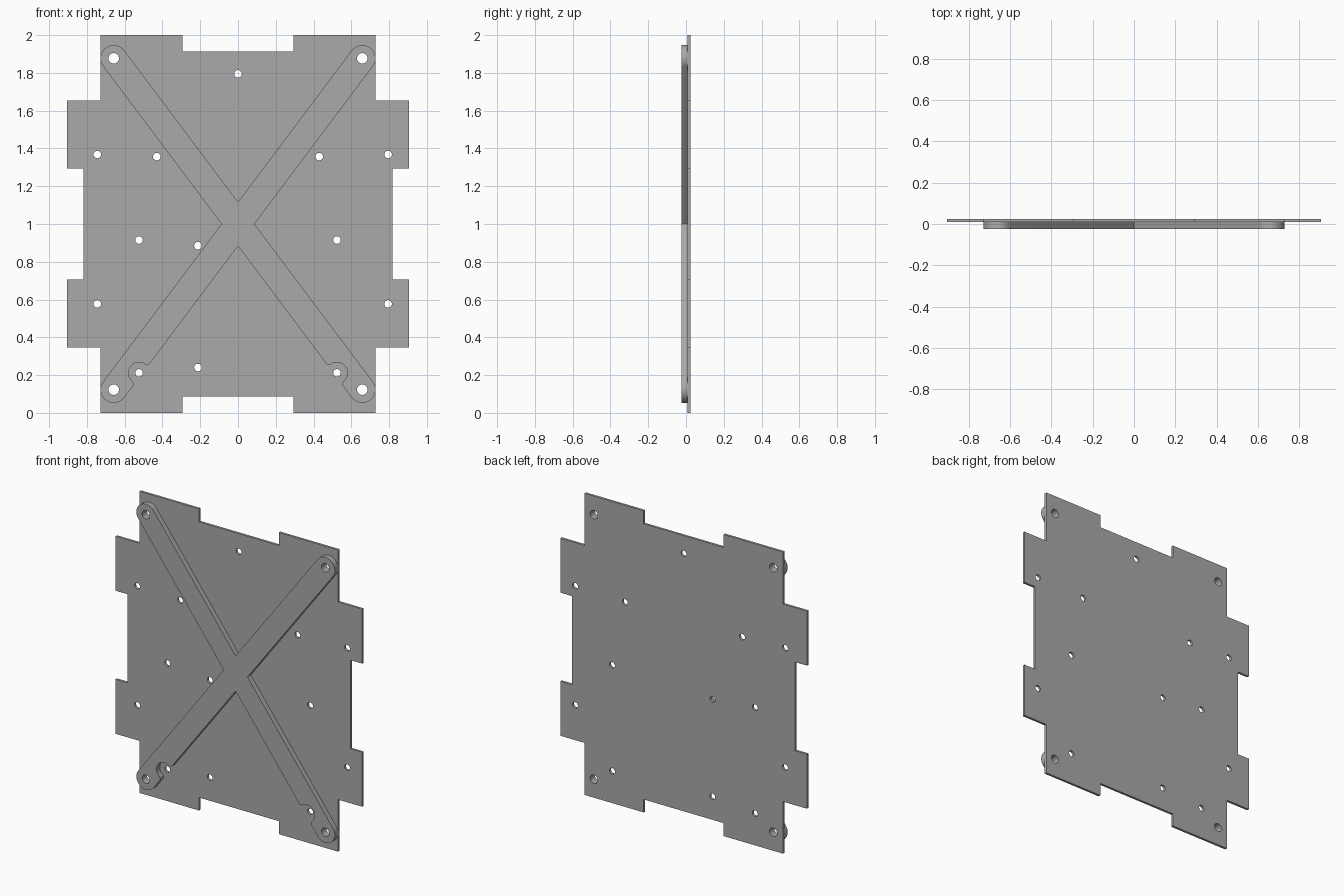
import bpy
import bmesh
from math import sin, cos, asin, atan2, hypot, sqrt, radians, degrees, pi

cube = bpy.data.objects.get("Cube")
if cube:
    bpy.data.objects.remove(cube)

# Single grey metal
grey = bpy.data.materials.new("grey metal")
grey.use_nodes = True
grey.diffuse_color = (0.4, 0.4, 0.4, 1)
grey.node_tree.nodes["Principled BSDF"].inputs["Base Color"].default_value = (0.4, 0.4, 0.4, 1)

MID = 1.0                       # height of the centre
CX, CZ = 0.658, 0.877           # corner bolt, relative to the centre
FRONT, SEAM, BACK = -0.025, 0.009, 0.025


def arc(cx, cy, r, start, end, steps):
    """Points on an arc, angles in degrees."""
    angles = [radians(start + (end - start) * i / steps) for i in range(steps + 1)]
    return [(cx + r * cos(a), cy + r * sin(a)) for a in angles]


def hole(x, z, r):
    return arc(x, z, r, 0, 360, 24)[:-1]


def sheet(name, loops, y0, y1):
    """Extrude an outline with holes between two depths."""
    curve = bpy.data.curves.new(name, 'CURVE')
    curve.dimensions = '2D'
    curve.fill_mode = 'BOTH'
    curve.extrude = (y1 - y0) / 2
    for pts in loops:
        spline = curve.splines.new('POLY')
        spline.points.add(len(pts) - 1)
        for p, (x, z) in zip(spline.points, pts):
            p.co = (x, z, 0, 1)
        spline.use_cyclic_u = True
    obj = bpy.data.objects.new(name, curve)
    bpy.context.collection.objects.link(obj)
    obj.rotation_euler.x = pi / 2
    obj.location = (0, (y0 + y1) / 2, MID)
    bpy.ops.object.select_all(action='DESELECT')
    obj.select_set(True)
    bpy.context.view_layer.objects.active = obj
    bpy.ops.object.convert(target='MESH')
    obj = bpy.context.object
    bm = bmesh.new()
    bm.from_mesh(obj.data)
    bmesh.ops.remove_doubles(bm, verts=bm.verts, dist=1e-5)
    bmesh.ops.recalc_face_normals(bm, faces=bm.faces)
    bm.to_mesh(obj.data)
    bm.free()
    obj.data.materials.clear()
    obj.data.materials.append(grey)
    bpy.ops.object.shade_smooth_by_angle(angle=radians(30))
    return obj


corner_holes = [hole(sx * CX, sz * CZ, 0.028) for sx in (-1, 1) for sz in (-1, 1)]

# Back plate: one quarter of the tabbed outline, mirrored both ways
quarter = [(0.818, 0.294), (0.905, 0.294), (0.905, 0.655), (0.728, 0.655),
           (0.728, 1.0), (0.293, 1.0), (0.293, 0.914)]
upper = quarter + [(-x, z) for x, z in reversed(quarter)]
outline = upper + [(x, -z) for x, z in reversed(upper)]

bolts = [(0, 1.795), (-0.212, 0.885), (-0.212, 0.24)]
for z in (1.368, 0.577):
    bolts += [(-0.745, z), (0.795, z)]
for x, z in ((0.43, 1.357), (0.524, 0.915), (0.524, 0.212)):
    bolts += [(-x, z), (x, z)]
small_holes = [hole(x, z - MID, 0.02) for x, z in bolts]
sheet("back_plate", [outline] + corner_holes + small_holes, SEAM, BACK)

# Cross brace: rounded arms, the lower two with a filleted relief notch
HALF = 0.07                     # half width of an arm
LENGTH = hypot(CX, CZ)
TILT = atan2(CZ, CX)


def relief(s, depth, r, f):
    """Notch in an arm's lower edge, with rounded lips."""
    k = sqrt((r + f) ** 2 - (f - depth) ** 2)
    e = degrees(asin((f - depth) / (r + f)))
    return (arc(s - k, f - HALF, f, -90, -e, 6)
            + arc(s, depth - HALF, r, 180 - e, e, 16)[1:-1]
            + arc(s + k, f - HALF, f, 180 + e, 270, 6))


def arm(angle, notched):
    pts = relief(0.945, 0.016, 0.056, 0.02) if notched else []
    pts += arc(LENGTH, 0, HALF, -90, 90, 24)
    return [(s * cos(angle) - v * sin(angle), s * sin(angle) + v * cos(angle))
            for s, v in pts]


crotch = HALF / cos(TILT)
waist = HALF / sin(TILT)
right = arm(-TILT, True) + [(waist, 0)] + arm(TILT, False)
left = [(-x, z) for x, z in reversed(right)]
brace = [(0, -crotch)] + right + [(0, crotch)] + left
sheet("cross_brace", [brace] + corner_holes, FRONT, SEAM)
